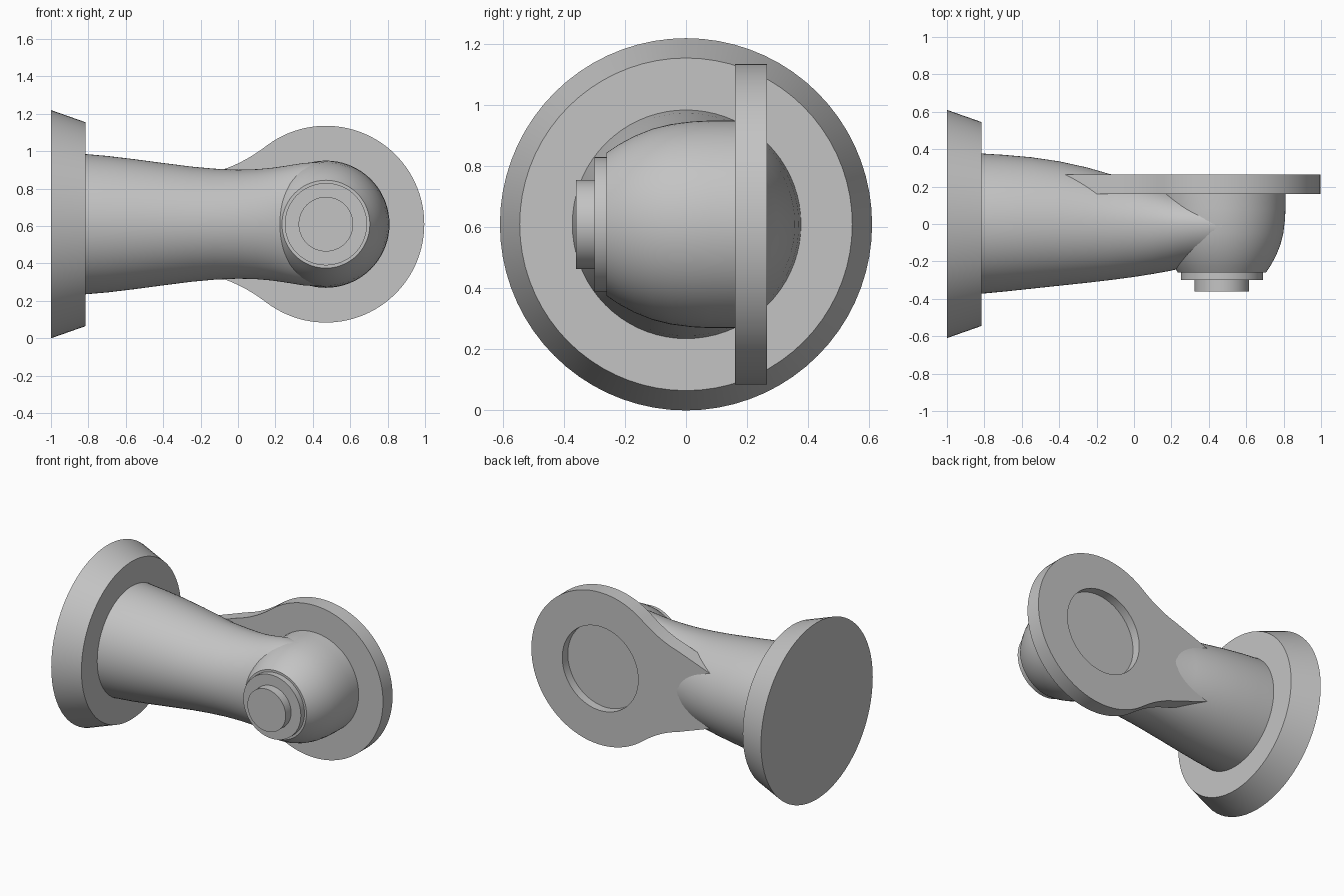
import bpy, bmesh
from math import sin, cos, pi, radians
from mathutils import Vector

cube = bpy.data.objects.get("Cube")
if cube:
    bpy.data.objects.remove(cube, do_unlink=True)

MID = 0.61          # height of the main axis
BOSS_X = 0.47       # centre of the round end
SEG = 72

grey = bpy.data.materials.new("plain grey")
grey.use_nodes = True
COLOUR = (0.55, 0.55, 0.55, 1)
grey.diffuse_color = COLOUR
for node in grey.node_tree.nodes:
    if node.type == 'BSDF_PRINCIPLED':
        node.inputs["Base Color"].default_value = COLOUR


def finish(name, bm, angle=35):
    bmesh.ops.recalc_face_normals(bm, faces=bm.faces[:])
    mesh = bpy.data.meshes.new(name)
    bm.to_mesh(mesh)
    bm.free()
    mesh.materials.append(grey)
    mesh.shade_smooth()
    mesh.set_sharp_from_angle(angle=radians(angle))
    obj = bpy.data.objects.new(name, mesh)
    bpy.context.collection.objects.link(obj)
    return obj


def loft(name, rings):
    """Skin a row of closed rings and cap both ends."""
    bm = bmesh.new()
    loops = [[bm.verts.new(p) for p in ring] for ring in rings]
    n = len(loops[0])
    for a, b in zip(loops, loops[1:]):
        for i in range(n):
            j = (i + 1) % n
            bm.faces.new((a[i], a[j], b[j], b[i]))
    bm.faces.new(loops[0])
    bm.faces.new(loops[-1])
    return finish(name, bm)


def ring_x(x, half_height, front, back):
    """Cross-section of the arm, with its own front and back depth."""
    pts = []
    for i in range(SEG):
        a = 2 * pi * i / SEG
        depth = back if cos(a) > 0 else front
        pts.append((x, depth * cos(a), MID + half_height * sin(a)))
    return pts


def ring_y(y, r):
    return [(BOSS_X + r * cos(2 * pi * i / SEG), y, MID + r * sin(2 * pi * i / SEG))
            for i in range(SEG)]


# Wall flange
loft("wall_flange", [ring_x(-1, 0.61, 0.61, 0.61), ring_x(-0.815, 0.545, 0.545, 0.545)])

# Tapered arm: x, half height, front depth, back depth
arm = [(-0.83, 0.376, 0.374, 0.378), (-0.7, 0.365, 0.362, 0.37),
       (-0.55, 0.347, 0.346, 0.357), (-0.4, 0.327, 0.33, 0.335),
       (-0.25, 0.308, 0.314, 0.302), (-0.13, 0.297, 0.3, 0.267),
       (0, 0.291, 0.283, 0.25), (0.1, 0.294, 0.267, 0.22),
       (0.18, 0.301, 0.253, 0.19), (0.25, 0.311, 0.238, 0.18),
       (0.35, 0.327, 0.225, 0.17), (BOSS_X, 0.334, 0.2, 0.16)]
loft("arm", [ring_x(*s) for s in arm])

# Rounded end of the arm
dome = [(0.17, 0.34), (0.08, 0.34), (0.02, 0.337), (-0.05, 0.328), (-0.11, 0.313),
        (-0.17, 0.289), (-0.22, 0.262), (-0.26, 0.235)]
loft("rounded_end", [ring_y(*s) for s in dome])

# Stepped button on the front
loft("button_collar", [ring_y(-0.24, 0.22), ring_y(-0.3, 0.22)])
loft("button_cap", [ring_y(-0.29, 0.146), ring_y(-0.36, 0.146)])

# Back plate outline: round disc, concave fillet, tail running into the arm
R = 0.526
END = radians(127)
half = [Vector((BOSS_X + R * cos(END * i / 36), R * sin(END * i / 36))) for i in range(37)]
start, ctrl, stop = half[-1], Vector((0.02, 0.318)), Vector((-0.12, 0.28))
for i in range(1, 11):
    t = i / 10
    half.append(start * (1 - t) ** 2 + ctrl * 2 * t * (1 - t) + stop * t * t)
half.append(Vector((-0.37, 0.19)))
outline = half + [Vector((p.x, -p.y)) for p in reversed(half[1:])]
plate = loft("back_plate", [[(p.x, y, MID + p.y) for p in outline] for y in (0.16, 0.265)])

# Round recess in the back of the plate
cutter = loft("recess_cutter", [ring_y(0.205, 0.29), ring_y(0.4, 0.29)])
cutter.hide_render = True
mod = plate.modifiers.new("recess", 'BOOLEAN')
mod.operation = 'DIFFERENCE'
mod.solver = 'EXACT'
mod.object = cutter
bpy.context.view_layer.objects.active = plate
bpy.ops.object.modifier_apply(modifier=mod.name)
bpy.data.objects.remove(cutter, do_unlink=True)
plate.data.shade_smooth()
plate.data.set_sharp_from_angle(angle=radians(35))
